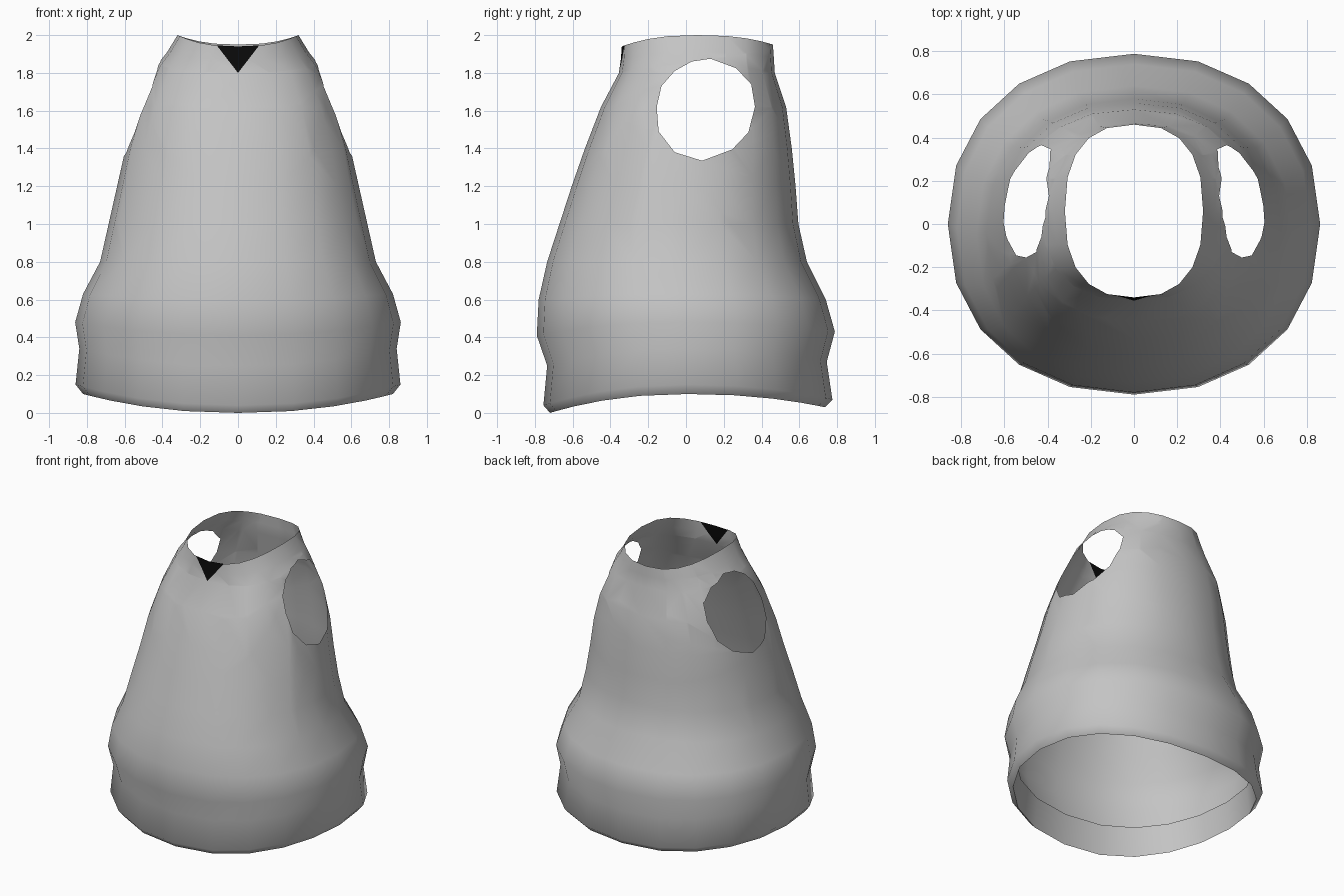
import bpy, bmesh, math
from mathutils import Vector

if "Cube" in bpy.data.objects:
    bpy.data.objects.remove(bpy.data.objects["Cube"])

SIDES = 20


def material(name, rgb):
    m = bpy.data.materials.new(name)
    m.diffuse_color = (*rgb, 1)
    m.use_nodes = True
    m.node_tree.nodes["Principled BSDF"].inputs["Base Color"].default_value = m.diffuse_color
    return m


def power(v, e):
    return math.copysign(abs(v) ** e, v)


# half width, side z, front y, front z, back y, back z, squareness
RINGS = [
    (0.80, 0.30, -0.70, 0.22, 0.71, 0.25, 2.2),     # inner hem edge
    (0.82, 0.10, -0.72, 0.00, 0.735, 0.03, 2.2),    # bottom fold
    (0.86, 0.15, -0.755, 0.04, 0.775, 0.07, 2.2),
    (0.84, 0.34, -0.735, 0.25, 0.745, 0.27, 2.2),   # waist groove
    (0.862, 0.48, -0.79, 0.41, 0.788, 0.43, 2.2),   # bulge
    (0.82, 0.63, -0.78, 0.60, 0.74, 0.60, 2.2),
    (0.73, 0.80, -0.735, 0.80, 0.64, 0.80, 2.2),
    (0.685, 1.00, -0.67, 1.00, 0.595, 1.00, 2.2),
    (0.64, 1.20, -0.605, 1.20, 0.58, 1.20, 2.2),
    (0.595, 1.40, -0.535, 1.40, 0.56, 1.40, 2.3),
    (0.525, 1.62, -0.45, 1.62, 0.53, 1.62, 2.4),
    (0.43, 1.84, -0.355, 1.80, 0.47, 1.80, 2.4),
    (0.375, 1.91, -0.345, 1.87, 0.465, 1.88, 2.4),
    (0.32, 2.00, -0.34, 1.94, 0.46, 1.95, 2.5),     # neckline
]


def ring_points(a, zs, yf, zf, yb, zb, n):
    mid, b = (yf + yb) / 2, (yb - yf) / 2
    for k in range(SIDES):
        t = 2 * math.pi * k / SIDES
        s, c = math.sin(t), math.cos(t)
        z = zs + ((zb if c > 0 else zf) - zs) * c * c
        yield (a * power(s, 2 / n), mid + b * power(c, 2 / n), z)


def clip(bm, faces, planes):
    """Cut the faces by each plane in turn and return those on the inner side of all."""
    for co, no in planes:
        geom = set(faces)
        for f in faces:
            geom.update(f.edges)
            geom.update(f.verts)
        out = bmesh.ops.bisect_plane(bm, geom=list(geom), dist=1e-5,
                                     plane_co=co, plane_no=no)["geom"]
        faces = [f for f in out if isinstance(f, bmesh.types.BMFace)
                 and (f.calc_center_median() - co).dot(no) < 0]
    return faces


# Lofted garment body
bm = bmesh.new()
rings = [[bm.verts.new(p) for p in ring_points(*r)] for r in RINGS]
for low, high in zip(rings, rings[1:]):
    for k in range(SIDES):
        j = (k + 1) % SIDES
        bm.faces.new((low[j], low[k], high[k], high[j]))

# Armholes, as a convex outline in y and z cut through each side
ARMHOLE = [(0.13, 1.875), (0.03, 1.86), (-0.06, 1.81), (-0.13, 1.73),
           (-0.155, 1.62), (-0.145, 1.49), (-0.06, 1.38), (0.085, 1.335),
           (0.245, 1.395), (0.33, 1.485), (0.365, 1.62), (0.345, 1.74),
           (0.265, 1.825)]
hole_planes = []
for (y0, z0), (y1, z1) in zip(ARMHOLE, ARMHOLE[1:] + ARMHOLE[:1]):
    # outline runs counter-clockwise, so the outward side is on its right
    hole_planes.append((Vector((0, y0, z0)), Vector((0, z1 - z0, y0 - y1)).normalized()))
for side in (1, -1):
    start = [f for f in bm.faces if f.calc_center_median().x * side > 0.15
             and f.calc_center_median().z > 1.1]
    bmesh.ops.delete(bm, geom=clip(bm, start, hole_planes), context='FACES')

# Dark V at the front of the neckline
tip = Vector((0, 0, 1.80))
v_planes = [(tip, Vector((s * 0.14, 0, -0.108)).normalized()) for s in (1, -1)]
start = [f for f in bm.faces if f.calc_center_median().y < -0.2
         and abs(f.calc_center_median().x) < 0.3 and f.calc_center_median().z > 1.7]
for f in clip(bm, start, v_planes):
    f.material_index = 1

me = bpy.data.meshes.new("garment_body")
bm.to_mesh(me)
bm.free()
me.materials.append(material("grey_cloth", (0.55, 0.55, 0.55)))
me.materials.append(material("black_collar", (0.003, 0.003, 0.003)))
obj = bpy.data.objects.new("garment_body", me)
bpy.context.collection.objects.link(obj)
bpy.context.view_layer.objects.active = obj
obj.select_set(True)
bpy.ops.object.shade_smooth_by_angle(angle=math.radians(60))
